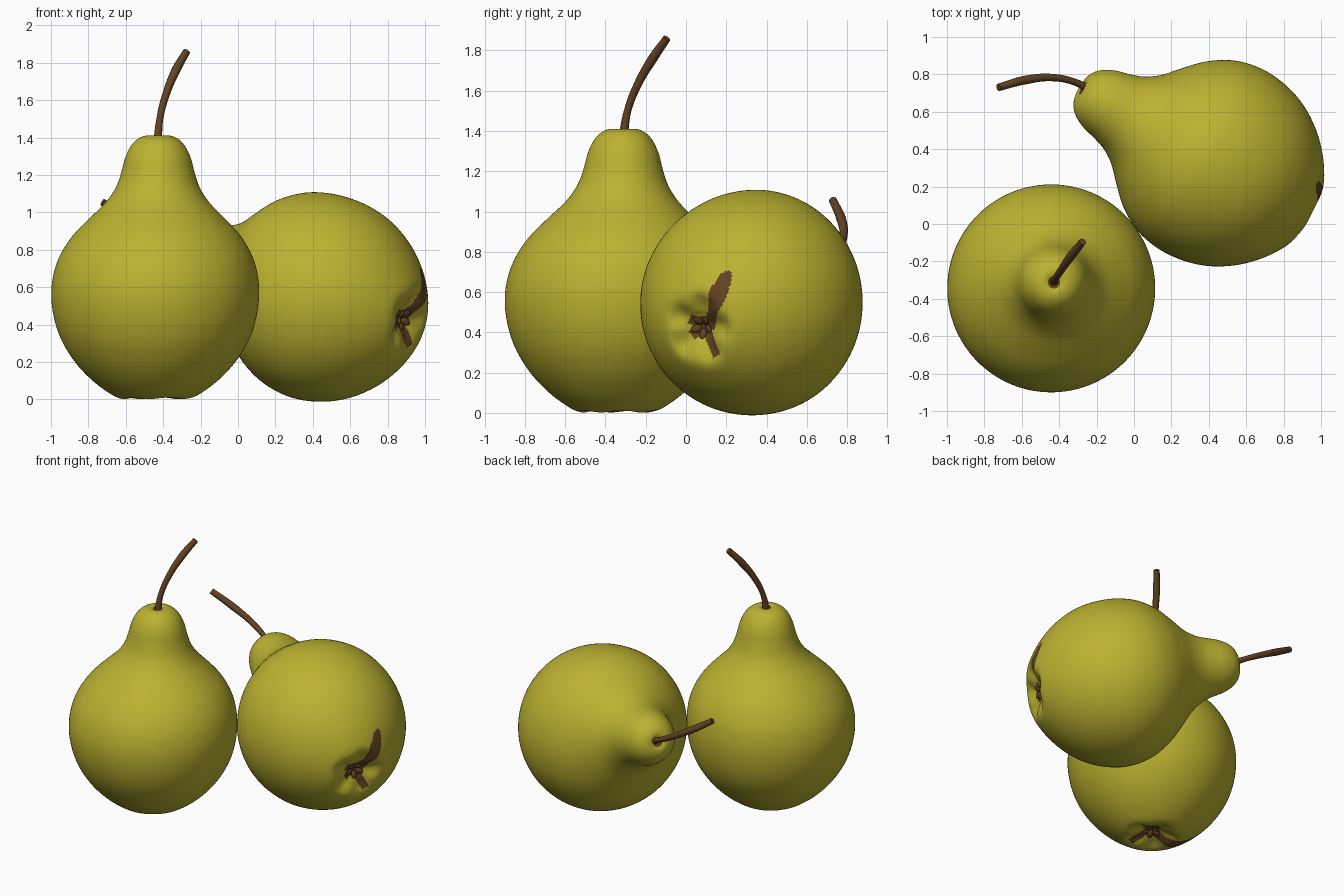
import bpy, bmesh, math
from mathutils import Vector, Matrix

if "Cube" in bpy.data.objects:
    bpy.data.objects.remove(bpy.data.objects["Cube"])


def material(name, rgb):
    m = bpy.data.materials.new(name)
    m.diffuse_color = (*rgb, 1)
    m.use_nodes = True
    m.node_tree.nodes["Principled BSDF"].inputs["Base Color"].default_value = m.diffuse_color
    return m


GREEN = material("pear skin yellow green", (0.50, 0.445, 0.03))
BROWN = material("stem brown", (0.125, 0.055, 0.016))
SEGS = 160

# Pear half outline (radius, height) from calyx hollow to stem hollow
PROFILE = [(0, .07), (.05, .055), (.09, .03), (.14, .006), (.19, .006), (.255, .04),
           (.34, .105), (.425, .195), (.495, .305), (.537, .42), (.555, .54), (.549, .65),
           (.518, .76), (.453, .87), (.365, .965), (.28, 1.05), (.226, 1.13),
           (.197, 1.21), (.176, 1.29), (.145, 1.355), (.105, 1.395), (.06, 1.411),
           (.025, 1.403), (0, 1.40)]


def smooth_line(pts, steps):
    """Catmull-Rom samples through the outline, finer near the calyx."""
    v = [Vector(p) for p in pts]
    out = []
    for i in range(len(v) - 1):
        a, b, c, d = v[max(i - 1, 0)], v[i], v[i + 1], v[min(i + 2, len(v) - 1)]
        n = steps * 3 if i < 7 else steps
        for k in range(n):
            t = k / n
            out.append(.5 * (2 * b + (c - a) * t + (2 * a - 5 * b + 4 * c - d) * t * t
                             + (3 * b - a - 3 * c + d) * t ** 3))
    return out + [v[-1]]


def is_brown(p):
    """Russet marks: calyx eye, short spokes and one long streak along +X."""
    r = math.hypot(p.x, p.y)
    if p.z > 1.3:
        return r < .035
    if p.z > .4:
        return False
    if r < .05:
        return True
    for deg, length in ((130, .165), (215, .08), (280, .08)):
        a = math.radians(deg)
        along = p.x * math.cos(a) + p.y * math.sin(a)
        side = -p.x * math.sin(a) + p.y * math.cos(a)
        if 0 < along < length and abs(side) < .026:
            return True
    mid = .02 + .06 * math.sin(min(p.x, .2) * 8) * .6
    width = .038 + .008 * math.sin(p.x * 28 - 4)
    if p.x > .27:
        width *= max(0, 1 - ((p.x - .27) / .045) ** 2) ** .5
    return 0 < p.x < .315 and abs(p.y - mid) < width


def make_object(name, bm, frame, mats):
    bmesh.ops.recalc_face_normals(bm, faces=bm.faces)
    me = bpy.data.meshes.new(name)
    bm.to_mesh(me)
    bm.free()
    ob = bpy.data.objects.new(name, me)
    ob.matrix_world = frame
    for m in mats:
        me.materials.append(m)
    for p in me.polygons:
        p.use_smooth = True
    bpy.context.collection.objects.link(ob)
    return ob


def pear_body(name, frame, lean):
    bm = bmesh.new()
    line = smooth_line(PROFILE, 4)
    rings = []
    for r, z in line[1:-1]:
        t = max(0, min(1, (z - .5) / .75))
        neck = t * t * (3 - 2 * t)
        ring = []
        for i in range(SEGS):
            a = math.tau * i / SEGS
            # folds around the calyx hollow
            fold = .5 + .5 * math.cos(5 * a + .6)
            lift = .02 * fold * math.exp(-((r - .13) / .05) ** 2) if z < .3 else 0
            co = Vector((r * math.cos(a), r * math.sin(a), z + lift))
            ring.append(bm.verts.new(co + lean * neck))
        rings.append(ring)
    for lo, hi in zip(rings, rings[1:]):
        for i in range(SEGS):
            j = (i + 1) % SEGS
            bm.faces.new((lo[i], lo[j], hi[j], hi[i]))
    bm.faces.new(rings[0][::-1])
    bm.faces.new(rings[-1])
    for f in bm.faces:
        c = f.calc_center_median()
        if c.z > 1.3:
            c = c - lean
        f.material_index = int(is_brown(c))
    return make_object(name, bm, frame, (GREEN, BROWN))


def sepals(name, frame):
    """Dried flower leaves in the calyx hollow."""
    bm = bmesh.new()
    for k in range(5):
        m = (Matrix.Rotation(math.tau * k / 5 + .3, 4, 'Z')
             @ Matrix.Translation((.035, 0, .042))
             @ Matrix.Rotation(.6, 4, 'Y')
             @ Matrix.Diagonal((.03, .02, .009, 1)))
        bmesh.ops.create_icosphere(bm, subdivisions=2, radius=1, matrix=m)
    return make_object(name, bm, frame, (BROWN,))


def stem(name, pts):
    """Bent woody stalk, a little thicker at both ends."""
    cu = bpy.data.curves.new(name, 'CURVE')
    cu.dimensions = '3D'
    cu.bevel_depth = .02
    cu.bevel_resolution = 4
    cu.use_fill_caps = True
    sp = cu.splines.new('BEZIER')
    sp.bezier_points.add(len(pts) - 1)
    for bp, co, rad in zip(sp.bezier_points, pts, (1.15, .9, 1.0, 1.2, 1.0)):
        bp.co = co
        bp.radius = rad
        bp.handle_left_type = bp.handle_right_type = 'AUTO'
    cu.materials.append(BROWN)
    ob = bpy.data.objects.new(name, cu)
    bpy.context.collection.objects.link(ob)
    bpy.ops.object.select_all(action='DESELECT')
    ob.select_set(True)
    bpy.context.view_layer.objects.active = ob
    bpy.ops.object.convert(target='MESH')
    bpy.ops.object.shade_smooth_by_angle()


def frame_for(origin, axis, streak):
    """Pear frame: axis runs calyx to stem, streak sets the turn."""
    z = Vector(axis).normalized()
    x = Vector(streak)
    x = (x - z * x.dot(z)).normalized()
    m = Matrix((x, z.cross(x), z)).transposed().to_4x4()
    return Matrix.Translation(origin) @ m


# Standing pear
standing = frame_for((-.443, -.345, 0), (0, 0, 1), (-.94, .34, 0))
pear_body("standing_pear", standing,
          standing.to_3x3().inverted() @ Vector((.015, .033, 0)))
sepals("standing_pear_sepals", standing)
stem("standing_pear_stem", [(-.43, -.312, 1.37), (-.418, -.29, 1.50), (-.385, -.24, 1.63),
                            (-.332, -.165, 1.76), (-.275, -.095, 1.86)])

# Lying pear, neck bent slightly upward
axis = Vector((-.85, .48, .22)).normalized()
lying = frame_for(Vector((.428, .337, .546)) - .575 * axis, axis, (0, .12, .3))
pear_body("lying_pear", lying,
          lying.to_3x3().inverted() @ Vector((0, -.015, .05)))
sepals("lying_pear_sepals", lying)
stem("lying_pear_stem", [(-.22, .71, .765), (-.32, .76, .82), (-.44, .783, .885),
                         (-.58, .77, .965), (-.725, .73, 1.055)])
